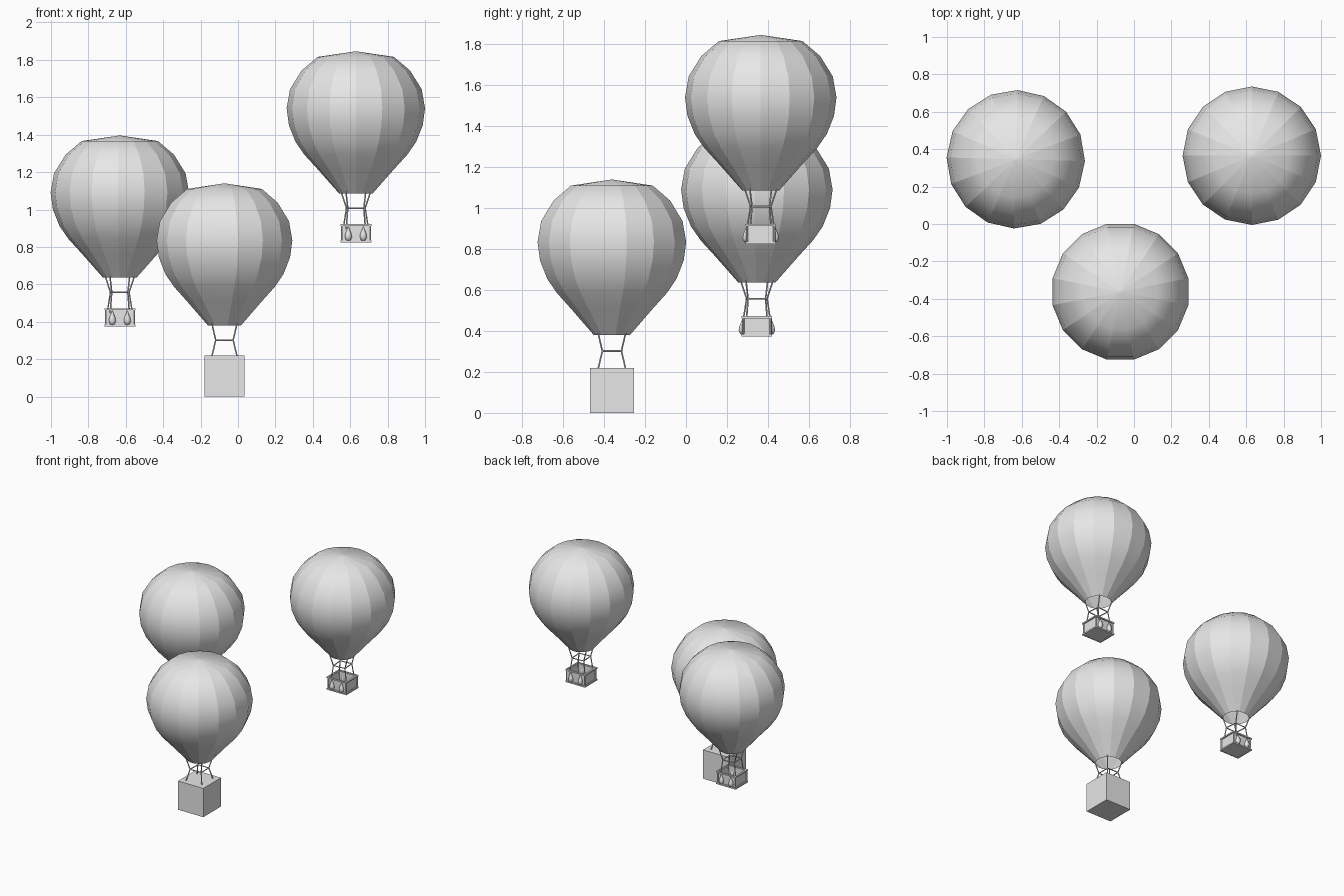
import bpy, bmesh
from math import sin, cos, pi, radians
from mathutils import Vector

cube = bpy.data.objects.get("Cube")
if cube:
    bpy.data.objects.remove(cube, do_unlink=True)

grey = bpy.data.materials.new("plain_grey")
grey.use_nodes = True
grey.diffuse_color = (0.8, 0.8, 0.8, 1)
grey.node_tree.nodes["Principled BSDF"].inputs["Base Color"].default_value = (0.8, 0.8, 0.8, 1)


def finish(bm, name, location):
    bmesh.ops.recalc_face_normals(bm, faces=bm.faces)
    mesh = bpy.data.meshes.new(name)
    bm.to_mesh(mesh)
    bm.free()
    mesh.materials.append(grey)
    obj = bpy.data.objects.new(name, mesh)
    obj.location = location
    bpy.context.collection.objects.link(obj)
    return obj


def add_box(bm, centre, size):
    verts = bmesh.ops.create_cube(bm, size=1)["verts"]
    for v in verts:
        v.co = Vector(centre) + Vector([c * s for c, s in zip(v.co, size)])


def add_rod(bm, a, b, radius):
    a, b = Vector(a), Vector(b)
    verts = bmesh.ops.create_cone(bm, cap_ends=True, segments=6, radius1=radius,
                                  radius2=radius, depth=(b - a).length)["verts"]
    turn = (b - a).to_track_quat("Z", "Y")
    for v in verts:
        v.co = turn @ v.co + (a + b) / 2


def lathe(bm, profile, sides, turn=0, centre=(0, 0, 0)):
    """Rings for each (radius, height); a zero radius closes to a point."""
    rings = []
    for r, z in profile:
        count = sides if r > 0 else 1
        rings.append([bm.verts.new(Vector(centre) + Vector((
            r * cos(turn + 2 * pi * i / sides), r * sin(turn + 2 * pi * i / sides), z)))
            for i in range(count)])
    for low, high in zip(rings, rings[1:]):
        for i in range(sides):
            j = (i + 1) % sides
            loop = [low[i % len(low)], low[j % len(low)], high[j % len(high)], high[i % len(high)]]
            bm.faces.new(list(dict.fromkeys(loop))).smooth = True


def corners(radius, z, turn):
    return [Vector((radius * cos(a), radius * sin(a), z))
            for a in (turn + pi / 4 + i * pi / 2 for i in range(4))]


# Envelope outline, measured up from the mouth
ENVELOPE = [(0.09, 0), (0.202, 0.127), (0.275, 0.207), (0.322, 0.275), (0.358, 0.365),
            (0.37, 0.455), (0.352, 0.557), (0.29, 0.657), (0.204, 0.73), (0, 0.76)]
BAG = [(0, -0.04), (0.012, -0.035), (0.019, -0.018), (0.016, 0), (0.007, 0.022), (0, 0.04)]


def envelope(name, location, turn):
    bm = bmesh.new()
    lathe(bm, ENVELOPE, 16, turn)
    # Gore seams stay crisp while each gore is smooth from mouth to crown
    for e in bm.edges:
        a, b = (v.co for v in e.verts)
        if abs(a.z - b.z) > 0.001:
            e.smooth = False
    finish(bm, name + "_envelope", location)


def rigging(name, location, drop, twist, foot):
    # Four ropes pinched in by a square spreader frame
    bm = bmesh.new()
    top = corners(0.095, 0.01, twist)
    frame = corners(0.066, -0.078, twist * 0.4)
    bottom = corners(foot, -drop, twist * 0.7)
    for i in range(4):
        add_rod(bm, top[i], frame[i], 0.004)
        add_rod(bm, frame[i], bottom[i], 0.004)
        add_rod(bm, frame[i], frame[(i + 1) % 4], 0.004)
    finish(bm, name + "_rigging", location)


def basket(name, location):
    # Floor, walls, corner posts and rims around an open top
    bm = bmesh.new()
    hx, hy, height, rim = 0.078, 0.07, 0.098, 0.01
    add_box(bm, (0, 0, 0.007), (2 * hx, 2 * hy, 0.012))
    for s in (-1, 1):
        add_box(bm, (0, s * (hy - 0.008), height / 2), (2 * hx - 0.008, 0.008, height - 0.006))
        add_box(bm, (s * (hx - 0.008), 0, height / 2), (0.008, 2 * hy - 0.008, height - 0.006))
        for z in (rim / 2, height - rim / 2):
            add_box(bm, (0, s * hy, z), (2 * hx + rim, rim, rim))
            add_box(bm, (s * hx, 0, z), (rim, 2 * hy + rim, rim))
        for t in (-1, 1):
            add_rod(bm, (s * (hx - 0.003), t * (hy - 0.003), 0),
                    (s * (hx - 0.003), t * (hy - 0.003), height), 0.006)
    finish(bm, name + "_basket", location)
    # Teardrop sandbags on the front and back walls
    bm = bmesh.new()
    for s in (-1, 1):
        for t in (-1, 1):
            lathe(bm, BAG, 8, 0, (s * 0.04, t * 0.07, 0.047))
    finish(bm, name + "_sandbags", location)


# Two balloons with baskets
for name, x, y, mouth, turn in (("left", 0.63, 0.365, 1.086, 0),
                                ("right", -0.632, 0.346, 0.636, radians(-1.5))):
    envelope(name, (x, y, mouth), turn)
    rigging(name, (x, y, mouth), 0.19, radians(11), 0.085)
    basket(name, (x, y, mouth - 0.262))

# Front balloon with a solid crate
spot = (-0.0725, -0.362, 0.38)
envelope("front", spot, pi / 16)
rigging("front", spot, 0.165, 0, 0.095)
bm = bmesh.new()
add_box(bm, (0, 0, 0), (0.214, 0.214, 0.22))
finish(bm, "front_crate", (spot[0], spot[1], 0.11))
